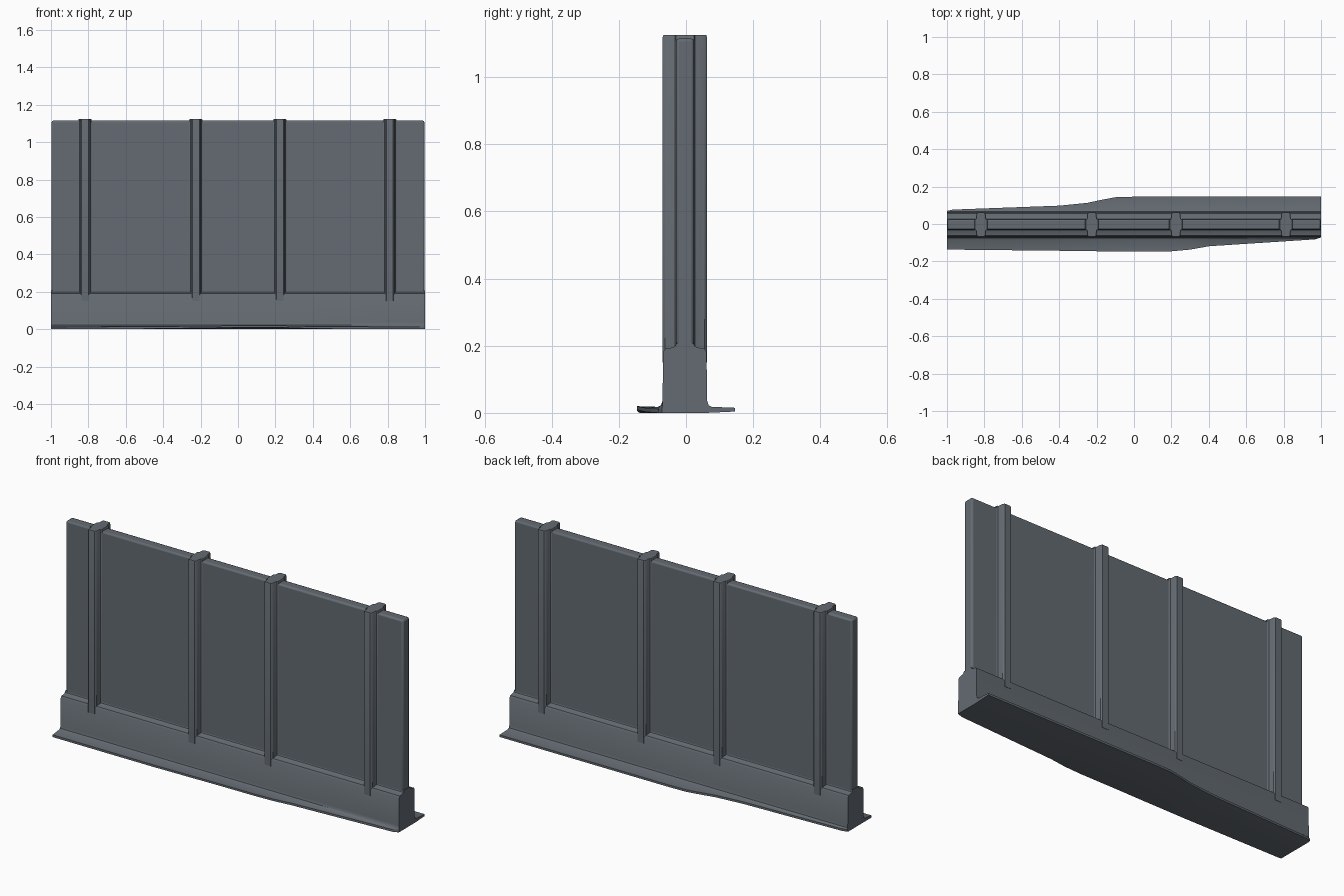
import bpy, bmesh, math

if "Cube" in bpy.data.objects:
    bpy.data.objects.remove(bpy.data.objects["Cube"])

steel = bpy.data.materials.new("slate grey")
steel.diffuse_color = (0.125, 0.145, 0.165, 1)
steel.use_nodes = True
steel.node_tree.nodes["Principled BSDF"].inputs["Base Color"].default_value = steel.diffuse_color


def loft(name, sections, bevel=0.0):
    """Skin a list of equal-length closed sections and cap both ends."""
    bm = bmesh.new()
    rings = [[bm.verts.new(p) for p in s] for s in sections]
    n = len(rings[0])
    for a, b in zip(rings, rings[1:]):
        for i in range(n):
            j = (i + 1) % n
            bm.faces.new((a[i], a[j], b[j], b[i]))
    bm.faces.new(rings[0])
    bm.faces.new(rings[-1])
    bmesh.ops.recalc_face_normals(bm, faces=bm.faces)
    me = bpy.data.meshes.new(name)
    bm.to_mesh(me)
    bm.free()
    ob = bpy.data.objects.new(name, me)
    bpy.context.collection.objects.link(ob)
    me.materials.append(steel)
    if bevel:
        m = ob.modifiers.new("soft_edges", 'BEVEL')
        m.width, m.segments, m.limit_method = bevel, 2, 'ANGLE'
        m.angle_limit = math.radians(50)
    bpy.ops.object.select_all(action='DESELECT')
    ob.select_set(True)
    bpy.context.view_layer.objects.active = ob
    bpy.ops.object.shade_smooth_by_angle(angle=math.radians(35))
    return ob


FRONT, BACK = -0.07, 0.063      # faces of base and ribs
PF, PB = -0.03, 0.024           # faces of the thin panel

# Thin wall panel
loft("wall_panel", [[(-0.997, PF, z), (0.997, PF, z), (0.997, PB, z), (-0.997, PB, z)]
                    for z in (0.1, 1.115)], 0.009)

# Upright ribs through the panel, with small fillets where they meet it
for k, x in enumerate((-0.818, -0.225, 0.224, 0.812)):
    half = [(0.036, PB - 0.004), (0.036, PB), (0.029, PB + 0.003), (0.026, PB + 0.011),
            (0.025, BACK - 0.008), (0.018, BACK)]
    back = half + [(-a, b) for a, b in reversed(half)]
    front = [(-a, FRONT + (BACK - b) * (PF - FRONT) / (PB - BACK) * -1)
             for a, b in half]
    front += [(-a, b) for a, b in reversed(front)]
    outline = back + front
    loft(f"rib_{k + 1}", [[(x + a, b, z) for a, b in outline] for z in (0.15, 1.118)]
         + [[(x + a * 0.9, b * 0.96, 1.125) for a, b in outline]])

# Plinth with sloping shoulders and flared foot skirt: x, front lip, back lip, front lift
stations = [(-1, -0.136, 0.070, 0), (-0.97, -0.137, 0.077, 0), (-0.4, -0.143, 0.098, 0.003),
            (-0.25, -0.145, 0.113, 0.006), (-0.18, -0.146, 0.128, 0.007),
            (-0.1, -0.146, 0.143, 0.008), (0, -0.146, 0.146, 0.009),
            (0.2, -0.146, 0.146, 0.01), (0.3, -0.137, 0.146, 0.007),
            (0.4, -0.119, 0.146, 0.003), (0.97, -0.082, 0.146, 0), (1, -0.071, 0.146, 0)]


def base_section(x, f, b, lift):
    def side(wall, lip, panel, up):
        s = 1 if wall > 0 else -1
        t = min(0.014, abs(lip - wall) * 0.8)   # width of the foot fillet
        return [(wall * 0.95, 0.0), (lip, up), (lip, 0.012 + up * 0.8),
                (wall + s * t, 0.018), (wall + s * t * 0.3, 0.023), (wall, 0.036),
                (wall * 0.97, 0.182), (wall - s * 0.008, 0.191),
                (panel + s * 0.009, 0.195), (panel + s * 0.002, 0.199),
                (panel - s * 0.002, 0.208)]
    pts = side(BACK, b, PB, 0.004) + side(FRONT, f, PF, lift)[::-1]
    return [(x, y, z) for y, z in pts]


loft("plinth_and_skirt", [base_section(*s) for s in stations])
